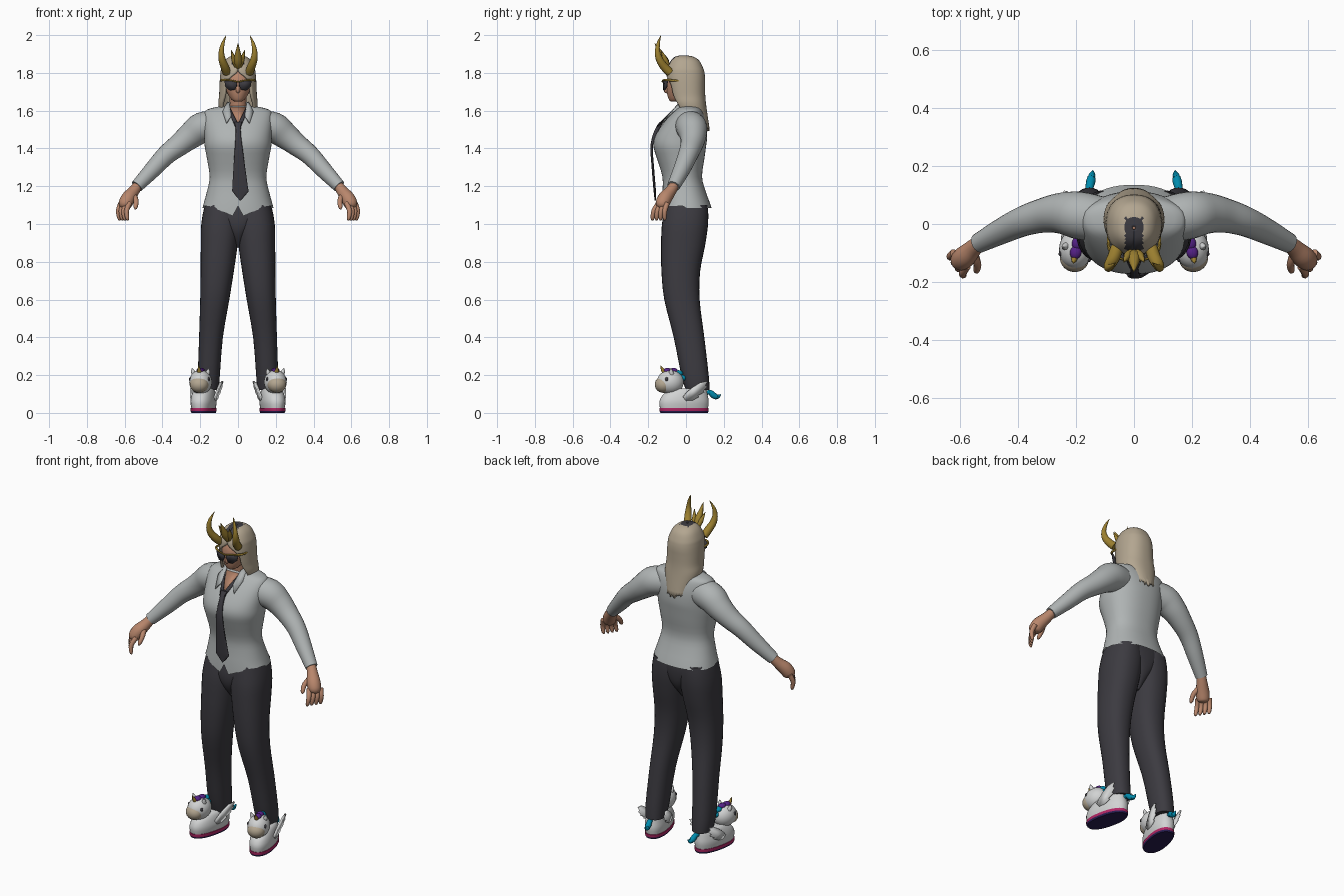
import bpy, bmesh, math, random
from mathutils import Vector, Matrix
random.seed(3)

COL = {"shirt grey": (.43, .455, .455), "slipper white": (.64, .65, .65), "charcoal": (.045, .043, .052),
       "skin": (.48, .24, .15), "blond": (.45, .38, .28), "gold": (.34, .22, .03), "pink": (.45, .02, .13),
       "navy": (.02, .012, .08), "cyan": (.0, .26, .42), "purple": (.09, .015, .24)}
MAT = {}
for k, c in COL.items():
    MAT[k] = bpy.data.materials.new(k)
    MAT[k].diffuse_color = (*c, 1)


def make(name, verts, faces, mat, mirror=False, xf=None, thick=0, rule=None, offset=-1):
    """Mesh object from verts and faces; rule = (test(face), second material)."""
    bm = bmesh.new()
    vs = [bm.verts.new(xf @ Vector(v) if xf else v) for v in verts]
    for f in faces:
        bm.faces.new([vs[i] for i in f])
    bmesh.ops.recalc_face_normals(bm, faces=bm.faces)
    bm.normal_update()
    for f in bm.faces:
        f.smooth = True
        if rule and rule[0](f):
            f.material_index = 1
    me = bpy.data.meshes.new(name)
    bm.to_mesh(me)
    bm.free()
    me.set_sharp_from_angle(angle=math.radians(45))
    me.materials.append(MAT[mat])
    if rule:
        me.materials.append(MAT[rule[1]])
    ob = bpy.data.objects.new(name, me)
    bpy.context.collection.objects.link(ob)
    if thick:
        m = ob.modifiers.new("thickness", 'SOLIDIFY')
        m.thickness, m.offset = thick, offset
    if mirror:
        ob.modifiers.new("mirror", 'MIRROR')
    return ob


def spline(rows, k):
    """Catmull-Rom resampling of rows of numbers."""
    out = []
    for i in range(len(rows) - 1):
        a, b, c, d = rows[max(i - 1, 0)], rows[i], rows[i + 1], rows[min(i + 2, len(rows) - 1)]
        for s in range(k):
            t = s / k
            out.append([q + .5 * t * (r - p + t * (2 * p - 5 * q + 4 * r - e + t * (3 * (q - r) + e - p)))
                        for p, q, r, e in zip(a, b, c, d)])
    return out + [list(rows[-1])]


def skin(rings, closed, caps):
    n = len(rings[0])
    faces = [(r * n + i, r * n + (i + 1) % n, (r + 1) * n + (i + 1) % n, (r + 1) * n + i)
             for r in range(len(rings) - 1) for i in range(n if closed else n - 1)]
    if caps:
        faces += [tuple(range(n)), tuple(range((len(rings) - 1) * n, len(rings) * n))]
    return [v for r in rings for v in r], faces


def loft(name, rows, mat, n=32, k=3, p=2.3, sheet=False, tweak=None, caps=True, **kw):
    """Horizontal rings (z, x min, x max, y front, y back[, front opening in degrees])."""
    rings = []
    for row in spline(rows, k):
        z, x0, x1, y0, y1 = row[:5]
        o = math.radians(max(row[5], 0)) if sheet else 0
        ring = []
        for i in range(n + 1 if sheet else n):
            a = o + (2 * math.pi - 2 * o) * i / n
            s, c = math.sin(a), math.cos(a)
            ring.append(((x0 + x1) / 2 + (x1 - x0) / 2 * math.copysign(abs(s) ** (2 / p), s),
                         (y0 + y1) / 2 - (y1 - y0) / 2 * math.copysign(abs(c) ** (2 / p), c), z))
        rings.append(ring)
    if tweak:
        rings[-1] = [tweak(v) for v in rings[-1]]
    return make(name, *skin(rings, not sheet, caps and not sheet), mat, **kw)


def tube(name, pts, mat, n=16, k=4, **kw):
    """Round tube through (x, y, z, radius) points."""
    P = spline(pts, k)
    rings = []
    for i, q in enumerate(P):
        d = (Vector(P[min(i + 1, len(P) - 1)][:3]) - Vector(P[max(i - 1, 0)][:3])).normalized()
        u = d.cross(Vector((.1, 1, .15))).normalized()
        w = d.cross(u)
        rings.append([tuple(Vector(q[:3]) + max(q[3], .001) * (u * math.cos(t) + w * math.sin(t)))
                      for t in (2 * math.pi * j / n for j in range(n))])
    return make(name, *skin(rings, True, True), mat, **kw)


def ball(name, c, r, mat, n=24, **kw):
    rows = [(c[2] - r[2] * math.cos(t), c[0] - r[0] * math.sin(t), c[0] + r[0] * math.sin(t),
             c[1] - r[1] * math.sin(t), c[1] + r[1] * math.sin(t))
            for t in (math.pi * (i + .15) / 14.3 for i in range(15))]
    return loft(name, rows, mat, n=n, k=1, p=2, **kw)


# Shirt body: (z, half width, front, back)
TORSO = [(1.625, .085, -.035, .065), (1.605, .165, -.055, .085), (1.57, .182, -.09, .1),
         (1.52, .182, -.13, .11), (1.46, .178, -.165, .112), (1.41, .176, -.172, .106), (1.35, .165, -.155, .098),
         (1.25, .15, -.125, .085), (1.17, .165, -.125, .105), (1.09, .187, -.133, .135)]


def chest(x, z, off=.008):
    """Point just in front of the shirt."""
    for a, b in zip(TORSO, TORSO[1:]):
        if a[0] >= z >= b[0]:
            t = (a[0] - z) / (a[0] - b[0])
            w, f, k = (a[i] + (b[i] - a[i]) * t for i in (1, 2, 3))
            return (x, (f + k) / 2 - (k - f) / 2 * (1 - min(abs(x / w), 1) ** 2.3) ** (1 / 2.3) - off, z)


def hem(v):
    x, y, z = v
    if y > 0:
        return (x, y, 1.085)
    return (x, y, 1.095 if abs(x) < .005 else 1.03 + .065 * min(abs(x) / .15, 1))


loft("shirt_body", [(z, -w, w, f, b) for z, w, f, b in TORSO], "shirt grey", n=56, tweak=hem, caps=False)
tube("sleeve", [(.11, .015, 1.522, .078), (.19, .03, 1.51, .082), (.25, .037, 1.468, .071), (.31, .03, 1.42, .06),
                (.38, .01, 1.365, .052), (.45, -.022, 1.29, .045), (.535, -.066, 1.2, .034)],
     "shirt grey", n=24, mirror=True)
loft("collar_band", [(1.59, -.068, .068, -.042, .068, 50), (1.645, -.055, .055, -.03, .062, 50)], "shirt grey", k=1,
     sheet=True, thick=.005)
make("collar_flap", [(.058, .01, 1.648), (.046, -.04, 1.64), chest(.036, 1.575, .014), chest(.062, 1.535, .014),
                     chest(.082, 1.595, .014)], [(0, 1, 2, 3, 4)], "shirt grey", mirror=True, thick=.006)
make("open_neck", [chest(0, 1.62), chest(.045, 1.62), chest(.022, 1.57), chest(0, 1.52), chest(0, 1.57)],
     [(0, 1, 2, 4), (4, 2, 3)], "skin", mirror=True, thick=.004)
make("tie_loop", [chest(.055, 1.61, .01), chest(.04, 1.61, .012), chest(.0, 1.53, .016), chest(.014, 1.512, .016)],
     [(0, 1, 2, 3)], "charcoal", mirror=True, thick=.005)
loft("tie", [(1.54, -.02, .022, -.14, -.12), (1.5, -.012, .014, -.165, -.14), (1.42, -.016, .022, -.188, -.174),
             (1.3, -.024, .038, -.182, -.169), (1.19, -.03, .053, -.173, -.16), (1.17, -.028, .054, -.171, -.159),
             (1.125, .009, .015, -.166, -.158)], "charcoal", n=16, k=2, p=3)

# Trousers
loft("trouser_hips", [(1.2, -.135, .135, -.095, .075), (1.1, -.165, .165, -.11, .112), (1.02, -.13, .13, -.122, .113),
                      (.95, -.06, .06, -.11, .095), (.875, -.012, .012, -.06, .04)], "charcoal", n=40)
loft("trouser_leg", [(1.1, .0, .175, -.112, .115), (1.05, -.01, .187, -.12, .118), (.98, -.01, .196, -.129, .115),
                     (.88, .003, .197, -.132, .1), (.75, .022, .198, -.13, .075), (.6, .046, .2, -.115, .072),
                     (.4, .08, .206, -.065, .097), (.2, .096, .212, -.025, .12), (.12, .102, .205, .0, .125)],
     "charcoal", n=28, mirror=True)

# Hands
tube("palm", [(.53, -.062, 1.205, .026), (.555, -.085, 1.17, .031), (.582, -.112, 1.135, .038),
              (.6, -.128, 1.1, .034), (.604, -.132, 1.085, .015)], "skin", mirror=True)
for i in range(4):
    t = i / 3
    tube("finger", [(.575 + .045 * t, -.145 + .045 * t, 1.11, .014), (.59 + .043 * t, -.17 + .058 * t, 1.07, .013),
                    (.586 + .042 * t, -.177 + .064 * t, 1.03, .01), (.58 + .042 * t, -.175 + .064 * t, 1.02, .003)],
         "skin", n=10, mirror=True)
tube("thumb", [(.56, -.09, 1.16, .018), (.54, -.135, 1.125, .014), (.542, -.16, 1.09, .011), (.545, -.166, 1.078, .003)],
     "skin", n=10, mirror=True)

# Head
tube("neck", [(0, .02, 1.57, .054), (0, .01, 1.63, .046), (0, -.005, 1.72, .046)], "skin")
loft("face", [(1.648, -.015, .015, -.08, -.04), (1.658, -.034, .034, -.09, -.01), (1.69, -.056, .056, -.1, .04),
              (1.73, -.072, .072, -.103, .07), (1.78, -.075, .075, -.097, .075), (1.83, -.06, .06, -.07, .06),
              (1.86, -.03, .03, -.04, .03)], "skin", p=2.1)
ball("nose", (0, -.104, 1.712), (.012, .014, .02), "skin", n=12)

# Hair, with a dark parting on top
HAIR = [(1.893, .006, -.02, -.008, 0), (1.887, .042, -.055, .035, 0), (1.865, .069, -.08, .07, 0),
        (1.825, .088, -.101, .091, 0), (1.8, .093, -.106, .098, 4), (1.77, .096, -.106, .101, 26),
        (1.735, .098, -.1, .101, 40), (1.68, .1, -.09, .102, 44), (1.62, .103, -.068, .108, 55),
        (1.51, .072, -.02, .124, 75)]


def ragged(v):
    f = max(0, min(1, (.115 - v[1]) / .12))
    return (v[0] * (1 + .3 * f), v[1], 1.505 + .09 * f + random.uniform(-.014, .014))


loft("hair", [(z, -w, w, f, b, o) for z, w, f, b, o in HAIR], "blond", n=48, k=4, sheet=True, tweak=ragged, thick=.014,
     rule=(lambda f: f.calc_center_median().z > 1.845 and abs(f.calc_center_median().x) < .03
           and f.calc_center_median().y < .022, "charcoal"))

# Sunglasses
make("lens", [(.006, -.122, 1.752), (.04, -.12, 1.76), (.074, -.1, 1.764), (.066, -.105, 1.725), (.045, -.117, 1.707),
              (.02, -.122, 1.71), (.008, -.123, 1.73)], [(0, 1, 2, 3, 4, 5, 6)], "charcoal", mirror=True, thick=.006)
tube("glasses_arm", [(.0, -.125, 1.752, .004), (.04, -.122, 1.761, .004), (.075, -.1, 1.763, .006),
                     (.088, -.07, 1.76, .006), (.085, .0, 1.755, .004)], "gold", n=8, mirror=True)

# Crown with horns
tube("horn", [(.06, -.085, 1.802, .022), (.07, -.115, 1.832, .022), (.084, -.14, 1.87, .019), (.088, -.151, 1.912, .014),
              (.08, -.147, 1.955, .009), (.063, -.133, 1.998, .001)], "gold", mirror=True)
tube("crown_spike_centre", [(0, -.095, 1.825, .01), (0, -.112, 1.86, .023), (0, -.138, 1.905, .015), (0, -.165, 1.958, .001)],
     "gold", n=8, k=2)
tube("crown_spike_side", [(.008, -.095, 1.835, .012), (.022, -.11, 1.87, .014), (.036, -.132, 1.922, .001)],
     "gold", n=8, k=2, mirror=True)

# Slippers, toes turned outwards
T = Matrix.Translation((.18, 0, 0)) @ Matrix.Rotation(math.radians(12), 4, 'Z')
S = dict(mirror=True, xf=T)
loft("slipper_sole", [(0, -.058, .058, -.138, .118), (.01, -.062, .062, -.143, .122), (.026, -.062, .062, -.143, .122)],
     "pink", k=1, rule=(lambda f: f.calc_center_median().z < .008, "navy"), **S)
loft("slipper_body", [(.024, -.058, .058, -.14, .118), (.06, -.063, .063, -.143, .122), (.095, -.058, .058, -.125, .116),
                      (.12, -.05, .05, -.09, .11), (.13, -.04, .04, -.07, .1)], "slipper white", **S)
ball("slipper_head", (0, -.085, .163), (.06, .072, .064), "slipper white", **S)
ball("slipper_muzzle", (0, -.122, .15), (.05, .046, .044), "blond", **S)
tube("slipper_horn", [(0, -.115, .21, .013), (0, -.128, .23, .009), (0, -.138, .252, .001)], "gold", n=10, k=1, **S)
for n, y, z, c in (("front", -.1, .222, "purple"), ("middle", -.068, .222, "purple"), ("back", -.04, .21, "cyan"),
                   ("nape", -.02, .185, "cyan")):
    ball("slipper_mane_" + n, (0, y, z), (.02, .024, .016), c, n=14, **S)
for s in (-1, 1):
    tube("slipper_ear", [(s * .036, -.085, .205, .013), (s * .042, -.09, .222, .01), (s * .045, -.092, .238, .001)],
         "slipper white", n=8, k=1, **S)
    ball("slipper_eye", (s * .05, -.115, .178), (.007, .009, .011), "charcoal", n=10, **S)
    # Wing: (y, z) outline with feather notches, flaring outwards
    W = [(-.03, .085), (-.015, .065), (.02, .066), (.055, .085), (.05, .093), (.085, .11), (.078, .118), (.1, .14),
         (.088, .145), (.1, .168), (.06, .16), (.02, .135), (-.01, .11)]
    make("slipper_wing", [(s * (.06 + .018 * (z - .06) / .1), y, z) for y, z in W], [tuple(range(len(W)))],
         "slipper white", thick=.01, offset=0, **S)
tube("slipper_tail", [(0, .105, .105, .01), (0, .13, .108, .014), (0, .15, .092, .016), (0, .17, .085, .013),
                      (0, .188, .098, .002)], "cyan", n=12, **S)
